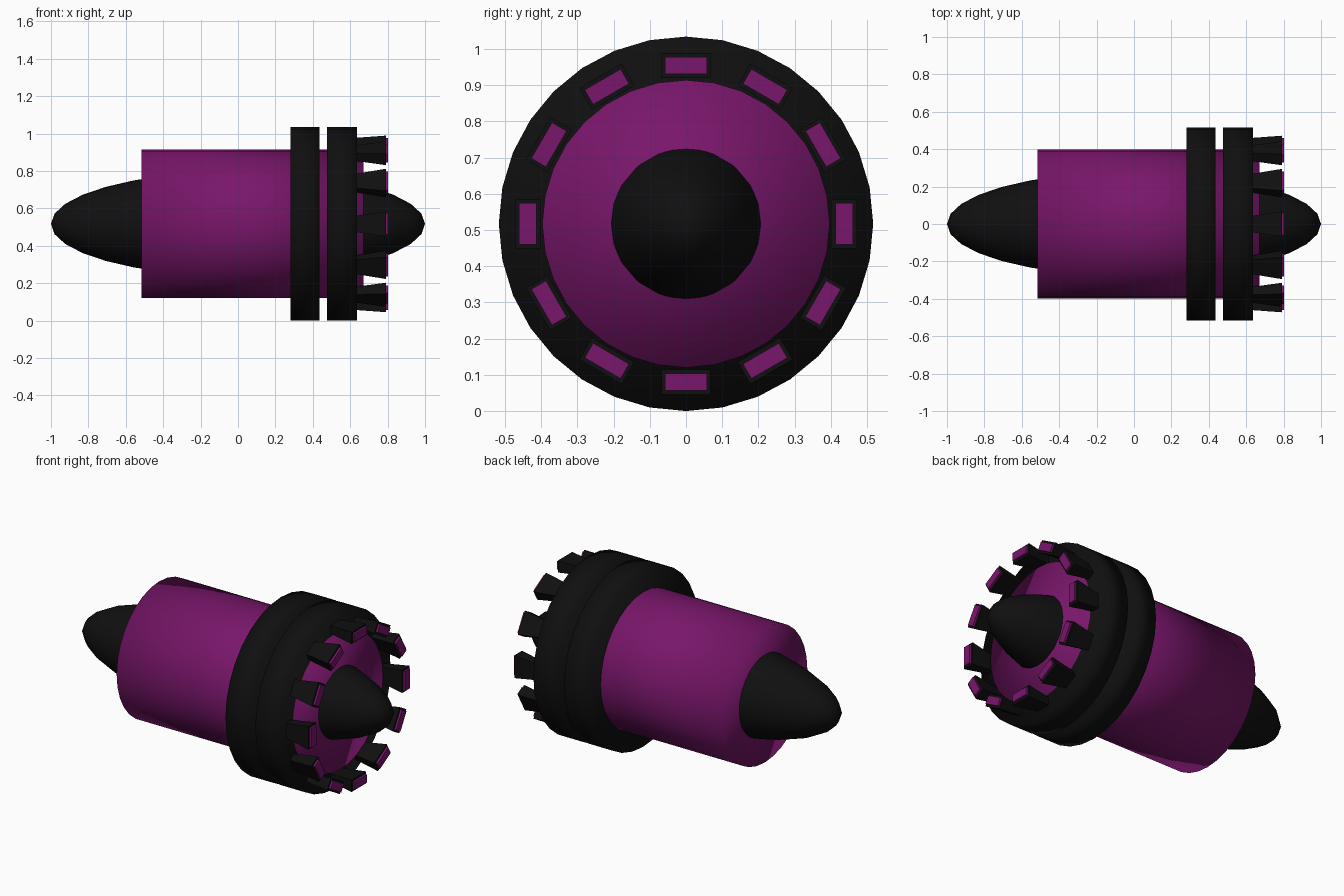
import bpy, bmesh
from math import pi
from mathutils import Matrix

if "Cube" in bpy.data.objects:
    bpy.data.objects.remove(bpy.data.objects["Cube"])

CZ = 0.517          # height of the main axis
AXIS_X = Matrix.Rotation(pi / 2, 4, 'Y')


def material(name, rgb):
    m = bpy.data.materials.new(name)
    m.diffuse_color = (*rgb, 1)
    m.use_nodes = True
    m.node_tree.nodes["Principled BSDF"].inputs["Base Color"].default_value = m.diffuse_color
    return m


BLACK = material("black", (0.005, 0.005, 0.005))
PURPLE = material("purple", (0.19, 0.008, 0.145))


def finish(name, bm, mat, smooth):
    bmesh.ops.recalc_face_normals(bm, faces=bm.faces)
    for f in bm.faces:
        f.smooth = smooth
    me = bpy.data.meshes.new(name)
    bm.to_mesh(me)
    bm.free()
    me.materials.append(mat)
    ob = bpy.data.objects.new(name, me)
    ob.location.z = CZ
    bpy.context.collection.objects.link(ob)
    return ob


def drum(name, x0, x1, r, mat):
    bm = bmesh.new()
    place = Matrix.Translation(((x0 + x1) / 2, 0, 0)) @ AXIS_X
    bmesh.ops.create_cone(bm, cap_ends=True, segments=32, radius1=r, radius2=r,
                          depth=x1 - x0, matrix=place)
    return finish(name, bm, mat, True)


def block_circle(name, x0, x1, size0, size1, mat, count=12, radius=0.437):
    """Ring of blocks tapering from size0 to size1 (tangential, radial)."""
    bm = bmesh.new()
    for i in range(count):
        verts = bmesh.ops.create_cube(bm, size=1)["verts"]
        for v in verts:
            w, h = size1 if v.co.x > 0 else size0
            v.co = (x1 if v.co.x > 0 else x0, v.co.y * w, v.co.z * h + radius)
        bmesh.ops.rotate(bm, verts=verts, cent=(0, 0, 0),
                         matrix=Matrix.Rotation(2 * pi * i / count, 3, 'X'))
    return finish(name, bm, mat, False)


# Long pointed core that shows at both ends
bm = bmesh.new()
bmesh.ops.create_uvsphere(bm, u_segments=32, v_segments=16, radius=1,
                          matrix=Matrix.Diagonal((1, 0.28, 0.28, 1)))
finish("core", bm, BLACK, True)

# Body barrel and the two flanges
drum("body", -0.515, 0.67, 0.397, PURPLE)
drum("rear_flange", 0.28, 0.435, 0.517, BLACK)
drum("front_flange", 0.475, 0.635, 0.517, BLACK)

# Flared teeth with coloured end panels
block_circle("teeth", 0.62, 0.79, (0.085, 0.045), (0.135, 0.07), BLACK)
block_circle("tooth_panels", 0.78, 0.802, (0.115, 0.047), (0.115, 0.047), PURPLE)
